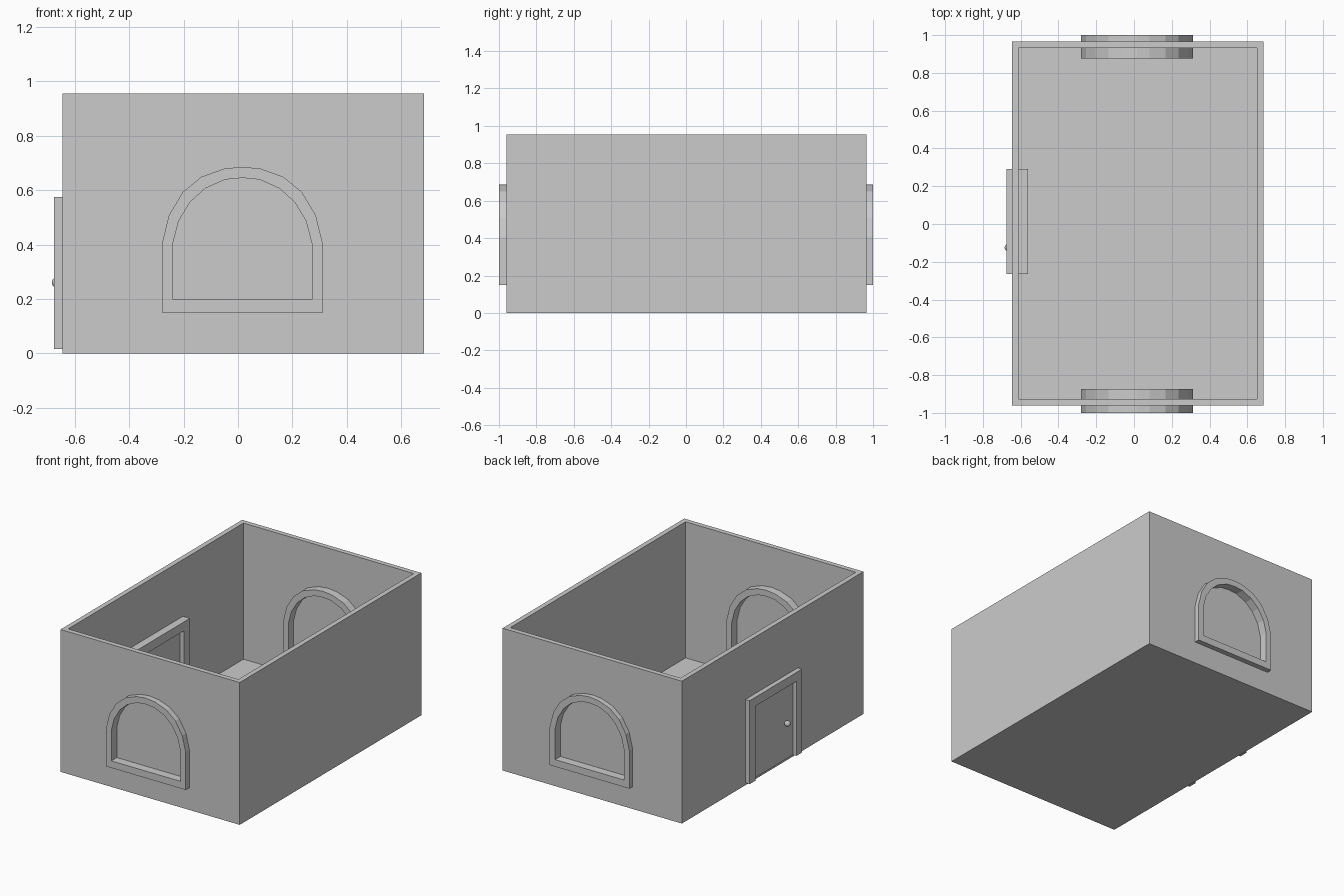
import bpy, bmesh

if "Cube" in bpy.data.objects:
    bpy.data.objects.remove(bpy.data.objects["Cube"])

# Arch half-profiles (offset from window centre, height), bottom corner to crown
CX = 0.016
OUTER = [(0.296, 0.15), (0.296, 0.402), (0.27, 0.508), (0.219, 0.593),
         (0.151, 0.649), (0.067, 0.679), (0, 0.686)]
INNER = [(0.256, 0.197), (0.256, 0.402), (0.234, 0.487), (0.192, 0.556),
         (0.137, 0.606), (0.063, 0.639), (0, 0.645)]
MIDDLE = [((a + c) / 2, (b + d) / 2) for (a, b), (c, d) in zip(OUTER, INNER)]


def finish(name, bm):
    bmesh.ops.recalc_face_normals(bm, faces=bm.faces)
    me = bpy.data.meshes.new(name)
    bm.to_mesh(me)
    bm.free()
    ob = bpy.data.objects.new(name, me)
    bpy.context.collection.objects.link(ob)
    return ob


def box(name, lo, hi):
    bm = bmesh.new()
    bmesh.ops.create_cube(bm, size=1)
    for v in bm.verts:
        v.co = [l + (h - l) * (c + 0.5) for l, h, c in zip(lo, hi, v.co)]
    return finish(name, bm)


def mirrored(half):
    pts = half + [(-x, z) for x, z in half[-2::-1]]
    return [(CX + x, z) for x, z in pts]


def prism(name, pts, to3d, d0, d1):
    bm = bmesh.new()
    a, b = ([bm.verts.new(to3d(p, d)) for p in pts] for d in (d0, d1))
    bm.faces.new(a)
    bm.faces.new(b)
    n = len(pts)
    for i in range(n):
        j = (i + 1) % n
        bm.faces.new((a[i], a[j], b[j], b[i]))
    return finish(name, bm)


def ring(name, outer, inner, to3d, d0, d1):
    bm = bmesh.new()
    loops = [[bm.verts.new(to3d(p, d)) for p in pts]
             for pts, d in ((outer, d0), (outer, d1), (inner, d1), (inner, d0))]
    n = len(outer)
    for k in range(4):
        a, b = loops[k], loops[(k + 1) % 4]
        for i in range(n):
            j = (i + 1) % n
            bm.faces.new((a[i], a[j], b[j], b[i]))
    return finish(name, bm)


def along_y(p, d):
    return (p[0], d, p[1])


def along_x(p, d):
    return (d, p[0], p[1])


# Open-topped room shell: inset the top face and push it down to the floor
walls = box("room_walls", (-0.645, -0.96, 0), (0.685, 0.965, 0.955))
bm = bmesh.new()
bm.from_mesh(walls.data)
top = max(bm.faces, key=lambda f: f.calc_center_median().z)
bmesh.ops.inset_individual(bm, faces=[top], thickness=0.047)
down = bmesh.ops.extrude_discrete_faces(bm, faces=[top])["faces"][0]
for v in down.verts:
    v.co.z = 0.042
bm.to_mesh(walls.data)
bm.free()

# Arched windows on the two end walls: opening, frame and recessed pane
for side, y0, y1 in (("front", -1.0, -0.873), ("back", 0.877, 1.0)):
    cutter = prism("window_cutter_" + side, mirrored(MIDDLE), along_y,
                   y0 - 0.02, y1 + 0.02)
    cutter.hide_render = True
    cutter.hide_viewport = False
    cutter.display_type = 'WIRE'
    cut = walls.modifiers.new("opening_" + side, 'BOOLEAN')
    cut.operation, cut.solver, cut.object = 'DIFFERENCE', 'EXACT', cutter
    ring("window_frame_" + side, mirrored(OUTER), mirrored(INNER), along_y, y0, y1)
    mid = (y0 + y1) / 2
    prism("window_pane_" + side, mirrored(MIDDLE), along_y, mid - 0.005, mid + 0.005)

# Bake the openings and drop the cutters
bpy.context.view_layer.objects.active = walls
for m in list(walls.modifiers):
    bpy.ops.object.modifier_apply(modifier=m.name)
for ob in [o for o in bpy.data.objects if "cutter" in o.name]:
    bpy.data.objects.remove(ob)

# Doorway on the left wall: three-sided frame, panel and knob
Y0, Y1, T = -0.265, 0.29, 0.06
prism("door_frame", [(Y0, 0.015), (Y0, 0.575), (Y1, 0.575), (Y1, 0.015),
                     (Y1 - T, 0.015), (Y1 - T, 0.515), (Y0 + T, 0.515), (Y0 + T, 0.015)],
      along_x, -0.676, -0.56)
box("door_panel", (-0.65, Y0 + T, 0.015), (-0.593, Y1 - T, 0.515))
bpy.ops.mesh.primitive_uv_sphere_add(segments=16, ring_count=8, radius=0.019,
                                     location=(-0.666, -0.125, 0.26))
bpy.context.object.name = "door_knob"
